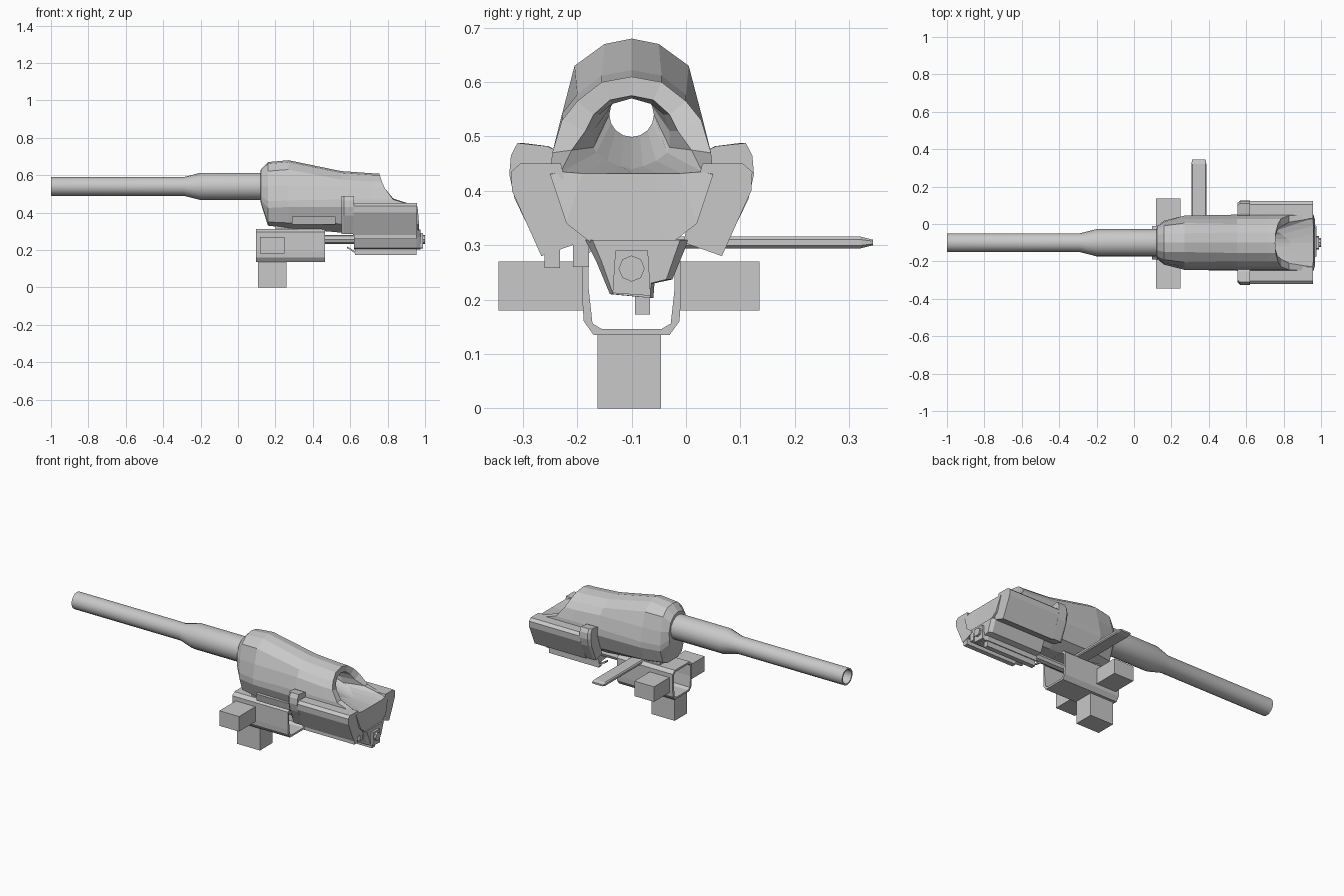
import bpy, bmesh, math

if "Cube" in bpy.data.objects:
    bpy.data.objects.remove(bpy.data.objects["Cube"])

C = -0.10   # y of the weapon's centre line
B = 0.54    # z of the bore axis

metal = bpy.data.materials.new("plain_grey")
metal.diffuse_color = (0.58, 0.58, 0.58, 1)
metal.use_nodes = True
metal.node_tree.nodes["Principled BSDF"].inputs["Base Color"].default_value = metal.diffuse_color


def finish(name, bm, smooth=None):
    bmesh.ops.remove_doubles(bm, verts=bm.verts, dist=1e-5)
    bmesh.ops.recalc_face_normals(bm, faces=bm.faces)
    me = bpy.data.meshes.new(name)
    bm.to_mesh(me)
    bm.free()
    me.materials.append(metal)
    ob = bpy.data.objects.new(name, me)
    bpy.context.collection.objects.link(ob)
    if smooth:
        bpy.ops.object.select_all(action='DESELECT')
        ob.select_set(True)
        bpy.context.view_layer.objects.active = ob
        bpy.ops.object.shade_smooth_by_angle(angle=math.radians(smooth))
    return ob


def loft(name, rings, loop=False, caps=False, smooth=None):
    """Skin a list of equal-length rings of (x, y, z)."""
    bm = bmesh.new()
    vs = [[bm.verts.new(p) for p in r] for r in rings]
    n = len(rings[0])
    for i in range(len(vs) if loop else len(vs) - 1):
        a, b = vs[i], vs[(i + 1) % len(vs)]
        for j in range(n):
            k = (j + 1) % n
            bm.faces.new((a[j], a[k], b[k], b[j]))
    if caps:
        bm.faces.new(vs[0])
        bm.faces.new(vs[-1])
    return finish(name, bm, smooth)


def prism(name, pts, x0, x1, side=1):
    """Extrude (offset from centre line, z) points along x."""
    ring = lambda x: [(x, C + side * d, z) for d, z in pts]
    return loft(name, [ring(x0), ring(x1)], caps=True)


def box(name, x, y, z):
    return prism(name, [(y[0] - C, z[0]), (y[1] - C, z[0]),
                        (y[1] - C, z[1]), (y[0] - C, z[1])], *x)


def circle(x, r, n=16, z=B):
    return [(x, C + r * math.sin(2 * math.pi * i / n), z + r * math.cos(2 * math.pi * i / n))
            for i in range(n)]


def section(xs, half):
    """Mirror nine (offset, z) points, top to bottom, into a 16-point ring."""
    if not isinstance(xs, (list, tuple)):
        xs = [xs] * 9
    p = [(x, C + d, z) for x, (d, z) in zip(xs, half)]
    return p + [(x, 2 * C - y, z) for x, y, z in p[7:0:-1]]


# hollow barrel, open from muzzle to the rear cavity
loft("barrel", [circle(x, r) for x, r in
                ((.15, .073), (-.2, .073), (-.29, .05), (-1, .05), (-1, .041), (.6, .041))],
     smooth=30)

# faceted housing, folding over the rear rim into an open cavity
mid = [(0, .61), (.055, .6), (.1, .565), (.128, .53), (.146, .47),
       (.15, .43), (.12, .34), (.06, .293), (0, .293)]
raised = [(d, z + .012 * (z > .5)) for d, z in mid]
loft("housing", [
    circle(.12, .072),
    section(.122, [(0, .63), (.04, .62), (.07, .59), (.085, .54), (.084, .49),
                   (.08, .465), (.06, .455), (.04, .45), (0, .45)]),
    section(.16, [(0, .67), (.05, .66), (.09, .622), (.11, .54), (.117, .46),
                  (.115, .425), (.09, .35), (.05, .33), (0, .33)]),
    section(.27, [(0, .68), (.05, .67), (.105, .63), (.127, .545), (.145, .465),
                  (.145, .43), (.113, .345), (.06, .318), (0, .318)]),
    section(.55, raised),
    section(.72, mid),
    section([.755, .758, .77, .785, .83, .96, .968, .968, .968], mid),
    section([.755, .758, .768, .785, .83, .955, .96, .96, .96],
            [(0, .575), (.04, .567), (.07, .54), (.085, .51), (.11, .475),
             (.13, .435), (.09, .432), (.045, .432), (0, .432)]),
    section([.7, .7, .7, .7, .72, .76, .79, .82, .84],
            [(0, .57), (.035, .56), (.06, .54), (.07, .51), (.07, .48),
             (.065, .47), (.045, .455), (.02, .445), (0, .44)]),
    circle(.6, .041),
])

# side panels with a raised front flange, both sides
for s, tag in ((1, "back"), (-1, "front")):
    prism("side_panel_" + tag, [(.13, .45), (.205, .45), (.222, .435), (.22, .40),
                                (.166, .28), (.095, .305)], .615, .957, s)
    flange = [(.14, .475), (.155, .482), (.21, .488), (.222, .465), (.225, .43),
              (.215, .385), (.166, .285), (.1, .303)]
    slim = [(.14 + (d - .14) * .85, z) for d, z in flange]
    loft("panel_flange_" + tag,
         [[(x, C + s * d, z) for d, z in f]
          for x, f in ((.553, slim), (.567, flange), (.62, flange))], caps=True)

# keel under the rear, with its tapering end
keel = [(-.085, .31), (-.065, .27), (-.04, .21), (.04, .203), (.042, .23), (.075, .237), (.105, .31)]
loft("rear_keel", [[(x, C + d * k, z) for d, z in keel]
                   for x, k in ((.62, 1), (.955, 1), (.975, .85))], caps=True)
prism("keel_end", [(-.03, .29), (-.035, .212), (.035, .207), (.03, .29)], .97, .988)
loft("guide_rod", [circle(x, .024, 8, .257) for x in (.4, 1.0)], caps=True)

# lower rails and catch
box("lower_rail", (.625, .955), (-.094, -.066), (.173, .21))
box("outer_rail", (.62, .955), (-.26, -.232), (.258, .295))
box("inner_rail", (.62, .955), (-.208, -.178), (.26, .325))
loft("catch", [[(x, y, z + h) for y, h in ((-.094, 0), (-.07, 0), (-.07, .01), (-.094, .01))]
               for x, z in ((.582, .21), (.6, .2), (.63, .178))], caps=True)

# strip on the near side of the housing
prism("side_strip", [(.1, .335), (.136, .335), (.146, .38), (.1, .38)], .29, .52, -1)

# open sleeve under the housing
outer = [(-.07, .135), (.07, .135), (.088, .16), (.09, .19), (.09, .295), (.07, .312), (-.07, .312),
         (-.09, .295), (-.09, .19), (-.088, .16)]
inner = [(-.055, .146), (.055, .146), (.072, .156), (.079, .22), (.079, .285), (.062, .3), (-.062, .3),
         (-.079, .285), (-.079, .22), (-.072, .156)]
loft("mount_sleeve", [[(x, C + d, z) for d, z in p] for x, p in
                      ((.095, outer), (.465, outer), (.465, inner), (.095, inner))], loop=True)
prism("sleeve_bridge", [(-.06, .305), (.06, .305), (.06, .335), (-.06, .335)], .2, .6)

# three mounting blocks
box("mount_block_front", (.118, .248), (-.345, -.188), (.18, .27))
box("mount_block_back", (.118, .248), (-.012, .135), (.18, .27))
box("mount_foot", (.107, .26), (-.163, -.046), (0, .138))

# flat lever sticking out of the back, with a thinned tip
loft("side_lever", [[(.347 + sx * w, y, .305 + sz * h) for sx, sz in
                     ((-1, -.5), (-.85, -1), (.85, -1), (1, -.5), (1, .5), (.85, 1), (-.85, 1), (-1, .5))]
                    for y, w, h in ((-.08, .04, .011), (.32, .04, .011), (.344, .036, .005))],
     caps=True)
